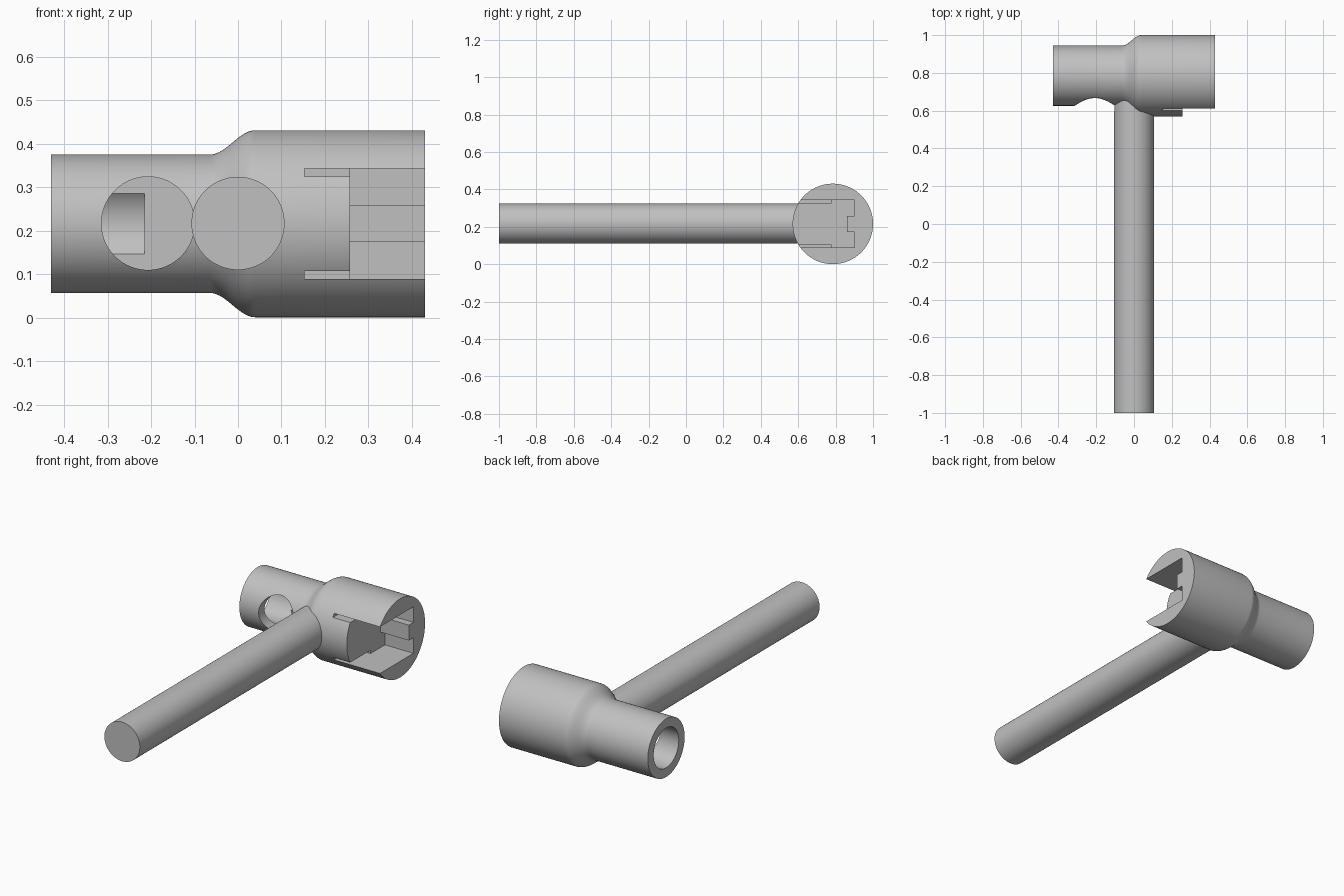
import bpy, bmesh, math
from mathutils import Matrix, Vector

cube = bpy.data.objects.get("Cube")
if cube:
    bpy.data.objects.remove(cube, do_unlink=True)

AXIS_Y, AXIS_Z = 0.785, 0.2155     # centre line of the head
BIG, SMALL, ROD = 0.215, 0.159, 0.107

steel = bpy.data.materials.new("grey_steel")
steel.use_nodes = True
steel.diffuse_color = (0.53, 0.53, 0.53, 1)
steel.node_tree.nodes["Principled BSDF"].inputs["Base Color"].default_value = (0.53, 0.53, 0.53, 1)


def finish(bm, name):
    bmesh.ops.recalc_face_normals(bm, faces=bm.faces)
    mesh = bpy.data.meshes.new(name)
    bm.to_mesh(mesh)
    bm.free()
    mesh.materials.append(steel)
    obj = bpy.data.objects.new(name, mesh)
    bpy.context.collection.objects.link(obj)
    return obj


def rod(name, start, end, radius):
    start, end = Vector(start), Vector(end)
    direction = end - start
    turn = direction.to_track_quat('Z', 'Y').to_matrix().to_4x4()
    bm = bmesh.new()
    bmesh.ops.create_cone(bm, cap_ends=True, segments=96, radius1=radius, radius2=radius,
                          depth=direction.length,
                          matrix=Matrix.Translation((start + end) / 2) @ turn)
    return finish(bm, name)


def block(name, low, high):
    low, high = Vector(low), Vector(high)
    bm = bmesh.new()
    bmesh.ops.create_cube(bm, size=1, matrix=Matrix.Translation((low + high) / 2)
                          @ Matrix.Diagonal((high - low).to_4d()))
    return finish(bm, name)


def select_only(obj):
    bpy.ops.object.select_all(action='DESELECT')
    obj.select_set(True)
    bpy.context.view_layer.objects.active = obj


def cut(obj, cutter):
    mod = obj.modifiers.new("cut", 'BOOLEAN')
    mod.operation = 'DIFFERENCE'
    mod.solver = 'EXACT'
    mod.object = cutter
    select_only(obj)
    bpy.ops.object.modifier_apply(modifier=mod.name)


# Head: turned profile with a curved shoulder between the two diameters
STEPS = 14
profile = [(-0.43, 0), (-0.43, SMALL)]
for i in range(STEPS + 1):
    t = i / STEPS
    blend = (1 - math.cos(math.pi * t)) / 2
    profile.append((-0.065 + 0.105 * t, SMALL + (BIG - SMALL) * blend))
profile += [(0.43, BIG), (0.43, 0)]

bm = bmesh.new()
verts = [bm.verts.new((x, AXIS_Y, AXIS_Z + r)) for x, r in profile]
edges = [bm.edges.new(pair) for pair in zip(verts, verts[1:])]
bmesh.ops.spin(bm, geom=verts + edges, cent=(0, AXIS_Y, AXIS_Z), axis=(1, 0, 0),
               angle=math.tau, steps=128)
bmesh.ops.remove_doubles(bm, verts=bm.verts, dist=0.0001)
head = finish(bm, "head")

# Handle: plain round bar let into the head
handle = rod("handle", (0, -1, AXIS_Z + 0.001), (0, 0.72, AXIS_Z + 0.001), ROD)

# Cutters: end bore, side hole, open pocket and the two narrow slots
bore = rod("bore_cutter", (-0.6, AXIS_Y, AXIS_Z), (-0.215, AXIS_Y, AXIS_Z), 0.1085)
side_hole = rod("side_hole_cutter", (-0.207, 0.595, AXIS_Z + 0.001),
                (-0.207, 0.868, AXIS_Z + 0.001), ROD)
pocket = block("pocket_cutter", (0.258, 0.4, AXIS_Z - 0.127), (0.6, 0.9, AXIS_Z + 0.127))
key = block("key_cutter", (0.2, 0.86, AXIS_Z - 0.042), (0.7, 1.0, AXIS_Z + 0.042))
cut(pocket, key)                   # leaves a raised key along the pocket floor
slots = []
for name, side in (("upper", 1), ("lower", -1)):
    z1, z2 = sorted((AXIS_Z + side * 0.109, AXIS_Z + side * 0.127))
    slots.append(block(name + "_slot_cutter", (0.153, 0.45, z1), (0.3, 0.775, z2)))

for cutter in [bore, side_hole, pocket] + slots:
    cut(head, cutter)
cut(handle, side_hole)

for helper in [bore, side_hole, pocket, key] + slots:
    bpy.data.objects.remove(helper, do_unlink=True)

for part in (head, handle):
    select_only(part)
    bpy.ops.object.shade_smooth_by_angle(angle=math.radians(30))
